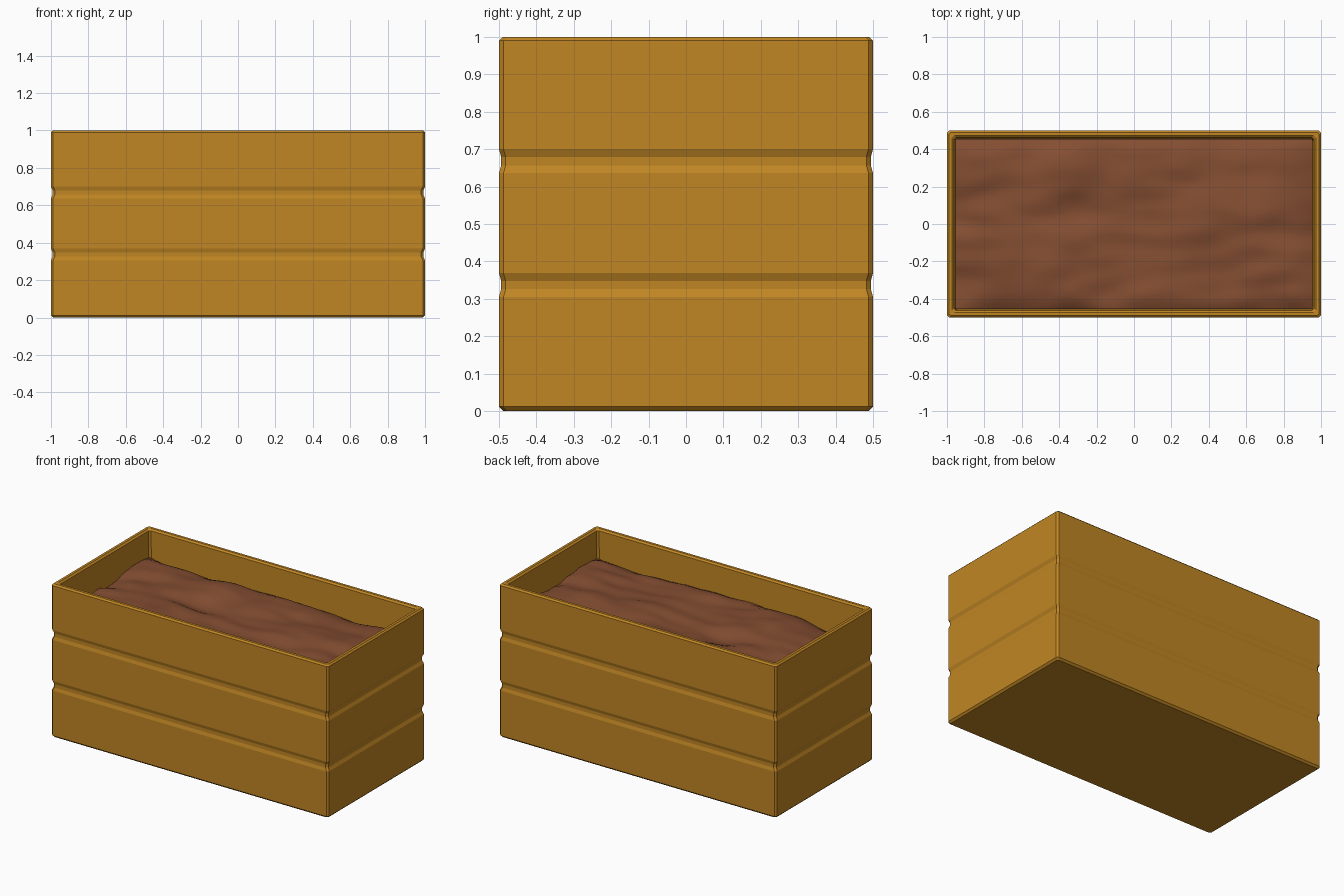
import bpy, bmesh
from mathutils import Vector, noise

if "Cube" in bpy.data.objects:
    bpy.data.objects.remove(bpy.data.objects["Cube"])


def material(name, rgb):
    m = bpy.data.materials.new(name)
    m.diffuse_color = (*rgb, 1)
    m.use_nodes = True
    m.node_tree.nodes["Principled BSDF"].inputs["Base Color"].default_value = m.diffuse_color
    return m


def finish(bm, name, mat):
    bmesh.ops.recalc_face_normals(bm, faces=bm.faces)
    me = bpy.data.meshes.new(name)
    bm.to_mesh(me)
    bm.free()
    ob = bpy.data.objects.new(name, me)
    bpy.context.collection.objects.link(ob)
    me.materials.append(mat)
    return ob


def ring(bm, ix, iy, z, c=0.012):
    """Rectangle with chamfered corners."""
    a, b = 1 - ix, 0.5 - iy
    pts = [(a, -b + c), (a, b - c), (a - c, b), (-a + c, b),
           (-a, b - c), (-a, -b + c), (-a + c, -b), (a - c, -b)]
    return [bm.verts.new((x, y, z)) for x, y in pts]


# planter box: wall profile (x inset, y inset, height) from underside, over the rim, to inner floor
profile = [(0.012, 0.012, 0), (0, 0, 0.012)]
for zc in (0.337, 0.668):  # shallow grooves between the boards
    profile += [(0, 0, zc - 0.032), (0.009, 0.006, zc - 0.011),
                (0.009, 0.006, zc + 0.011), (0, 0, zc + 0.032)]
profile += [(0, 0, 0.99), (0.01, 0.01, 1), (0.027, 0.027, 1),
            (0.038, 0.038, 0.99), (0.047, 0.047, 0.05)]

bm = bmesh.new()
rings = [ring(bm, *p) for p in profile]
for lo, hi in zip(rings, rings[1:]):
    for k in range(8):
        n = (k + 1) % 8
        bm.faces.new((lo[k], lo[n], hi[n], hi[k]))
bm.faces.new(rings[0][::-1])
bm.faces.new(rings[-1])
finish(bm, "planter_box", material("wood", (0.53, 0.238, 0.017)))

# soil: lumpy surface drooping a little at the edges
bm = bmesh.new()
bmesh.ops.create_grid(bm, x_segments=36, y_segments=30, size=1)
for v in bm.verts:
    u, w = v.co.x, v.co.y
    x, y = u * 0.955, w * 0.455
    p = Vector((x * 2.2 + 3.1, y * 4.5 + 1.7, 0.4))
    h = 0.04 * noise.noise(p) + 0.018 * noise.noise(p * 2.3)
    edge = max(abs(u) ** 16, abs(w) ** 12)
    v.co = (x, y, 0.832 + h - 0.025 * edge)
soil = finish(bm, "soil", material("soil", (0.23, 0.075, 0.031)))
for f in soil.data.polygons:
    f.use_smooth = True
if soil.data.polygons[0].normal.z < 0:
    soil.data.flip_normals()
